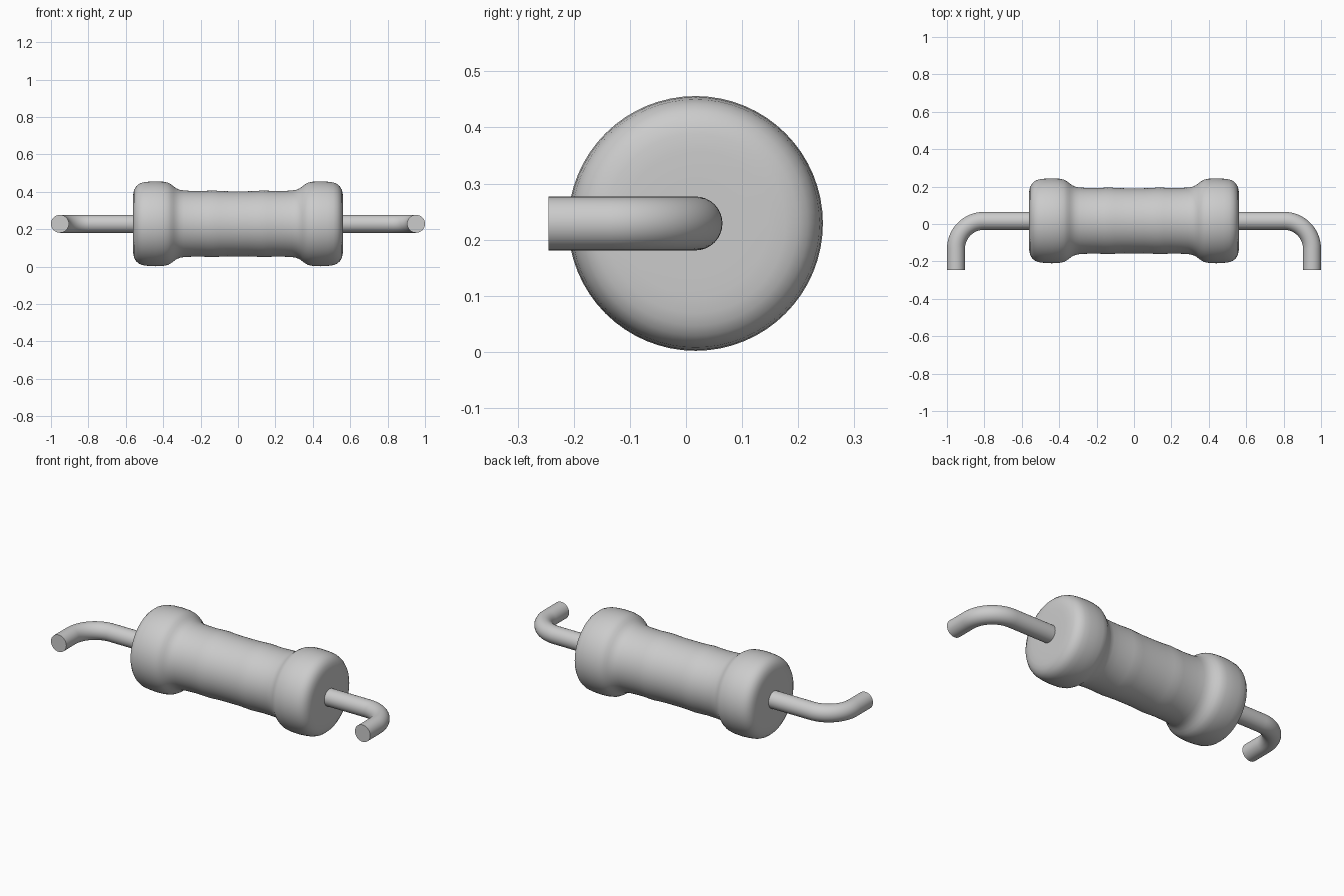
import bpy, bmesh, math
from mathutils import Vector

if "Cube" in bpy.data.objects:
    bpy.data.objects.remove(bpy.data.objects["Cube"], do_unlink=True)

AXIS_Y, AXIS_Z = 0.017, 0.229
SIDES = 64

grey = bpy.data.materials.new("plain grey")
grey.use_nodes = True
colour = (0.6, 0.6, 0.6, 1)
grey.diffuse_color = colour
grey.node_tree.nodes["Principled BSDF"].inputs["Base Color"].default_value = colour


def ring(bm, centre, u, v, radius, sides):
    """Circle of vertices in the plane of u and v."""
    angles = [2 * math.pi * i / sides for i in range(sides)]
    return [bm.verts.new(centre + radius * (math.cos(a) * u + math.sin(a) * v)) for a in angles]


def skin(name, sections, sides):
    """Join circular sections (centre, direction, radius) into a capped tube."""
    bm = bmesh.new()
    up = Vector((0, 0, 1))
    rings = [ring(bm, c, d.cross(up), up, r, sides) for c, d, r in sections]
    for a, b in zip(rings, rings[1:]):
        for i in range(sides):
            j = (i + 1) % sides
            bm.faces.new((a[i], a[j], b[j], b[i]))
    bm.faces.new(rings[0])
    bm.faces.new(rings[-1])
    bmesh.ops.recalc_face_normals(bm, faces=bm.faces)
    mesh = bpy.data.meshes.new(name)
    bm.to_mesh(mesh)
    bm.free()
    mesh.materials.append(grey)
    obj = bpy.data.objects.new(name, mesh)
    bpy.context.collection.objects.link(obj)
    bpy.ops.object.select_all(action='DESELECT')
    obj.select_set(True)
    bpy.context.view_layer.objects.active = obj
    bpy.ops.object.shade_smooth_by_angle(angle=math.radians(40))
    return obj


# Body: half profile of (x, radius), mirrored into a round barrel with swollen ends
half = [(0.562, 0.08), (0.562, 0.13), (0.56, 0.16), (0.555, 0.182), (0.545, 0.2),
        (0.53, 0.213), (0.51, 0.221), (0.48, 0.225), (0.44, 0.227), (0.4, 0.225),
        (0.375, 0.22), (0.358, 0.211), (0.344, 0.2), (0.33, 0.19), (0.312, 0.182),
        (0.29, 0.178), (0.25, 0.176), (0.2, 0.175), (0.16, 0.177), (0.13, 0.178),
        (0.1, 0.176), (0.05, 0.174)]
profile = half + [(-x, r) for x, r in reversed(half)]
along = Vector((1, 0, 0))
skin("resistor_body", [(Vector((x, AXIS_Y, AXIS_Z)), along, r) for x, r in profile], SIDES)

# Wire leads: straight out of the body, then a quarter bend to the front
WIRE, REACH, BEND, TIP = 0.048, 0.952, 0.15, -0.245
for side, label in ((1, "left"), (-1, "right")):
    path = [(Vector((side * 0.5, AXIS_Y, AXIS_Z)), Vector((side, 0, 0)), WIRE)]
    for i in range(17):
        a = math.pi / 2 * i / 16
        x = REACH - BEND + BEND * math.sin(a)
        y = AXIS_Y - BEND + BEND * math.cos(a)
        path.append((Vector((side * x, y, AXIS_Z)),
                     Vector((side * math.cos(a), -math.sin(a), 0)), WIRE))
    path.append((Vector((side * REACH, TIP, AXIS_Z)), Vector((0, -1, 0)), WIRE))
    skin(label + "_wire_lead", path, 32)
